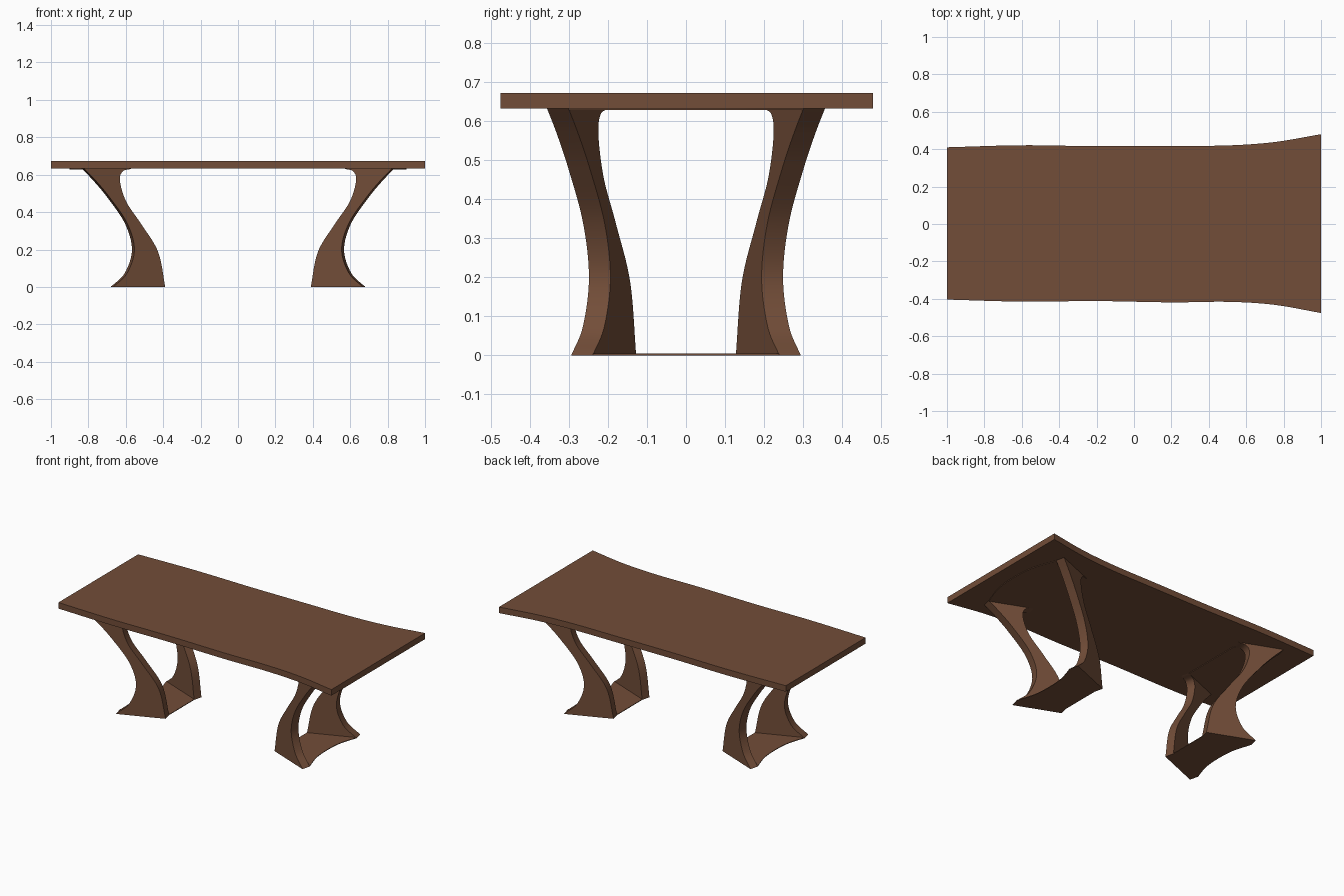
import bpy
import bmesh
from mathutils import Vector

if "Cube" in bpy.data.objects:
    bpy.data.objects.remove(bpy.data.objects["Cube"])

brown = bpy.data.materials.new("walnut brown")
brown.diffuse_color = (0.17, 0.075, 0.04, 1)
brown.use_nodes = True
brown.node_tree.nodes["Principled BSDF"].inputs["Base Color"].default_value = brown.diffuse_color


def smooth(points, steps=8):
    """Catmull-Rom curve through a few 2D points."""
    p = [Vector(q) for q in points]
    p = [2 * p[0] - p[1]] + p + [2 * p[-1] - p[-2]]
    out = []
    for i in range(1, len(p) - 2):
        a, b, c, d = p[i - 1:i + 3]
        for k in range(steps):
            t = k / steps
            out.append(0.5 * (2 * b + (c - a) * t + (2 * a - 5 * b + 4 * c - d) * t * t
                              + (3 * b - a - 3 * c + d) * t ** 3))
    return out + [p[-2]]


def ribbon(name, side_a, side_b, place, mirror=(False, False)):
    """Slab between two curves; place(point, layer) maps it into 3D."""
    bm = bmesh.new()
    A, B = [[[bm.verts.new(place(q, k)) for q in side] for k in (0, 1)]
            for side in (side_a, side_b)]
    n = len(side_a)
    for i in range(n - 1):
        for s in (0, 1):
            bm.faces.new((A[s][i], A[s][i + 1], B[s][i + 1], B[s][i]))
        for S in (A, B):
            bm.faces.new((S[0][i], S[0][i + 1], S[1][i + 1], S[1][i]))
    for i in (0, n - 1):
        bm.faces.new((A[0][i], B[0][i], B[1][i], A[1][i]))
    bmesh.ops.recalc_face_normals(bm, faces=bm.faces)
    mesh = bpy.data.meshes.new(name)
    bm.to_mesh(mesh)
    bm.free()
    mesh.materials.append(brown)
    obj = bpy.data.objects.new(name, mesh)
    bpy.context.collection.objects.link(obj)
    if any(mirror):
        mod = obj.modifiers.new("mirror", 'MIRROR')
        mod.use_axis = (mirror[0], mirror[1], False)
        mod.use_mirror_merge = False
    bpy.context.view_layer.objects.active = obj
    obj.select_set(True)
    bpy.ops.object.shade_smooth_by_angle(angle=0.6)
    obj.select_set(False)
    return obj


def flat(z0, z1):
    return lambda q, k: (q[0], q[1], (z0, z1)[k])


# table top, flared towards +x
xs = (-1, -0.6, -0.2, 0.2, 0.5, 0.75, 1)
back = (0.41, 0.421, 0.416, 0.418, 0.42, 0.438, 0.48)
front = (-0.404, -0.415, -0.412, -0.419, -0.416, -0.432, -0.476)
ribbon("table_top", smooth(list(zip(xs, back))), smooth(list(zip(xs, front))),
       flat(0.633, 0.672))


# curved legs: upright slabs, angled in plan
def leg_y(x):
    return 0.127 + 0.4 * (x - 0.40)


def leg_place(q, k):
    x, z = q
    return (x - 0.013 * k, leg_y(x) + 0.055 * k, z)


outer = smooth([(0.68, 0), (0.605, 0.075), (0.567, 0.2), (0.605, 0.34),
                (0.70, 0.48), (0.775, 0.57), (0.836, 0.633)])
inner = smooth([(0.402, 0), (0.44, 0.187), (0.53, 0.335), (0.61, 0.455),
                (0.644, 0.565), (0.63, 0.617), (0.58, 0.633)])
ribbon("legs", outer, inner, leg_place, (True, True))


# thin foot plates and upper plates joining each pair of legs
def plate(name, x_in, x_out, x_mid, z0, z1):
    yo, yi = leg_y(x_out), leg_y(x_in)
    m = x_out + 0.8 * (x_mid - x_out)
    out_edge = smooth([(x_out, -yo), (m, -yo / 2), (x_mid, 0), (m, yo / 2), (x_out, yo)])
    n = len(out_edge) - 1
    in_edge = [Vector((x_in, -yi + 2 * yi * i / n)) for i in range(n + 1)]
    ribbon(name, out_edge, in_edge, flat(z0, z1), (True, False))


plate("foot_plates", 0.402, 0.68, 0.635, 0.0, 0.004)
plate("upper_plates", 0.58, 0.836, 0.90, 0.629, 0.633)
